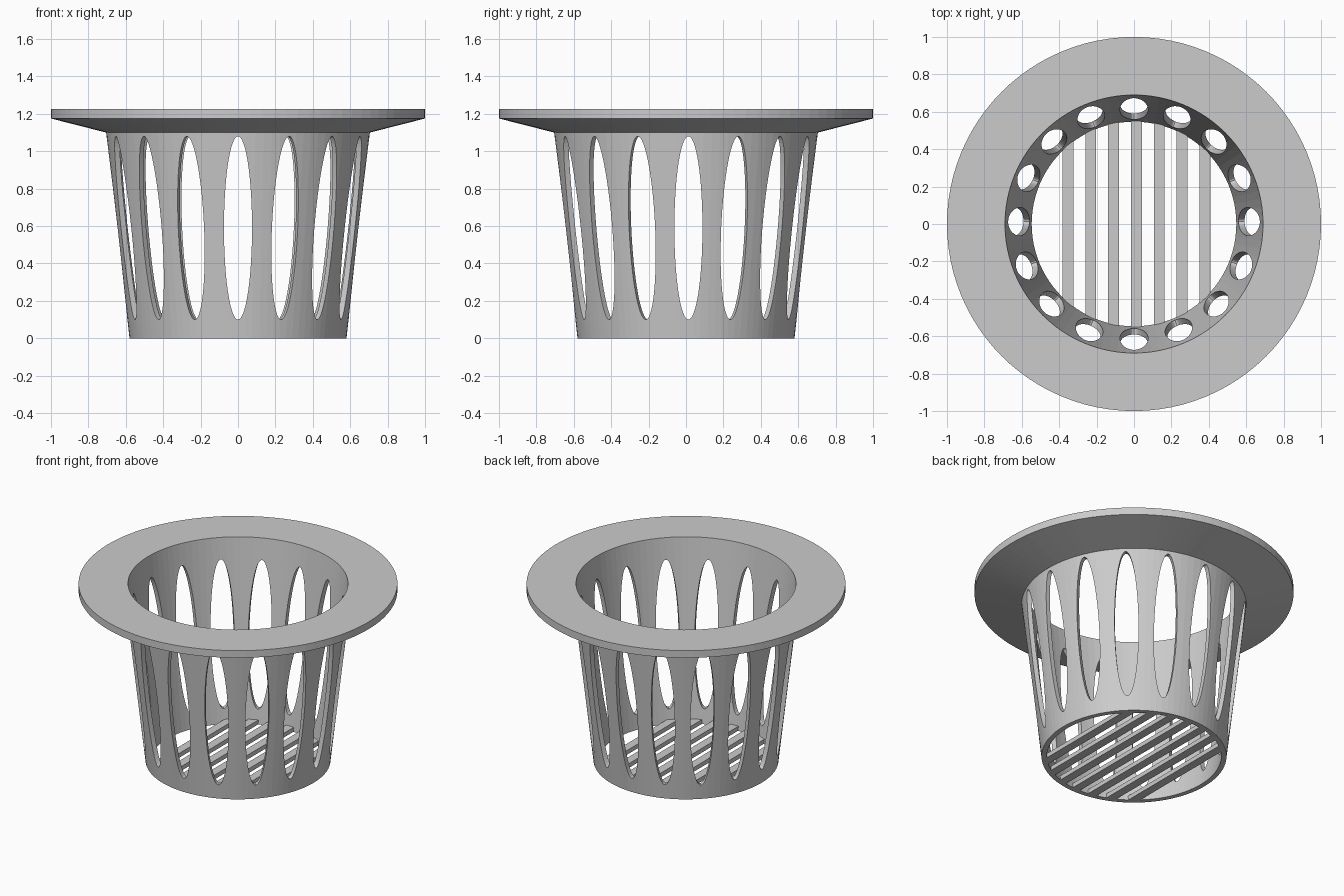
import bpy, bmesh
from math import cos, sin, pi, radians, sqrt
from mathutils import Matrix

default = bpy.data.objects.get("Cube")
if default:
    bpy.data.objects.remove(default, do_unlink=True)

# Single grey plastic
grey = bpy.data.materials.new("grey plastic")
grey.use_nodes = True
colour = (0.6, 0.6, 0.6, 1)
grey.diffuse_color = colour
grey.node_tree.nodes["Principled BSDF"].inputs["Base Color"].default_value = colour


def make_object(name, bm):
    bmesh.ops.recalc_face_normals(bm, faces=bm.faces)
    mesh = bpy.data.meshes.new(name)
    bm.to_mesh(mesh)
    bm.free()
    mesh.materials.append(grey)
    obj = bpy.data.objects.new(name, mesh)
    bpy.context.collection.objects.link(obj)
    return obj


def lathe(name, profile, steps):
    """Revolve a closed (radius, height) profile around z."""
    bm = bmesh.new()
    rings = []
    for i in range(steps):
        a = 2 * pi * i / steps
        rings.append([bm.verts.new((r * cos(a), r * sin(a), z)) for r, z in profile])
    n = len(profile)
    for i in range(steps):
        here, after = rings[i], rings[(i + 1) % steps]
        for j in range(n):
            k = (j + 1) % n
            bm.faces.new((here[j], after[j], after[k], here[k]))
    return make_object(name, bm)


# Tapered wall with wide flange
basket = lathe("basket_wall_and_flange", [
    (0.58, 0), (0.705, 1.1), (1, 1.175), (1, 1.225), (0.69, 1.225), (0.547, 0)], 96)

# Ring of elliptical slot cutters
SLOTS = 16
SHIFT = 0.013
bm = bmesh.new()
for i in range(SLOTS):
    place = (Matrix.Translation((0, SHIFT, 0.59))
             @ Matrix.Rotation(2 * pi * i / SLOTS, 4, 'Z')
             @ Matrix.Translation((0.63, 0, 0))
             @ Matrix.Rotation(radians(90), 4, 'Y')
             @ Matrix.Diagonal((0.49, 0.075, 1, 1)))
    bmesh.ops.create_cone(bm, cap_ends=True, segments=64, radius1=1, radius2=1,
                          depth=0.35, matrix=place)
cutter = make_object("slot_cutter", bm)
cutter.hide_render = True

cut = basket.modifiers.new("slots", 'BOOLEAN')
cut.operation = 'DIFFERENCE'
cut.solver = 'EXACT'
cut.object = cutter
bpy.context.view_layer.objects.active = basket
bpy.ops.object.modifier_apply(modifier=cut.name)
bpy.data.objects.remove(cutter, do_unlink=True)

# Floor bars, ends trimmed to the round wall
BAR_WIDTH, BAR_HEIGHT, PITCH, REACH = 0.058, 0.03, 0.122, 0.555
for i in range(-3, 4):
    x = SHIFT + i * PITCH
    bm = bmesh.new()
    outline = []
    for side, end in ((-1, -1), (1, -1), (1, 1), (-1, 1)):
        px = x + side * BAR_WIDTH / 2
        outline.append(bm.verts.new((px, end * sqrt(REACH ** 2 - px ** 2), 0)))
    base = bm.faces.new(outline)
    top = bmesh.ops.extrude_face_region(bm, geom=[base], use_keep_orig=True)["geom"]
    bmesh.ops.translate(bm, vec=(0, 0, BAR_HEIGHT),
                        verts=[v for v in top if isinstance(v, bmesh.types.BMVert)])
    make_object(f"floor_bar_{i + 4}", bm)
